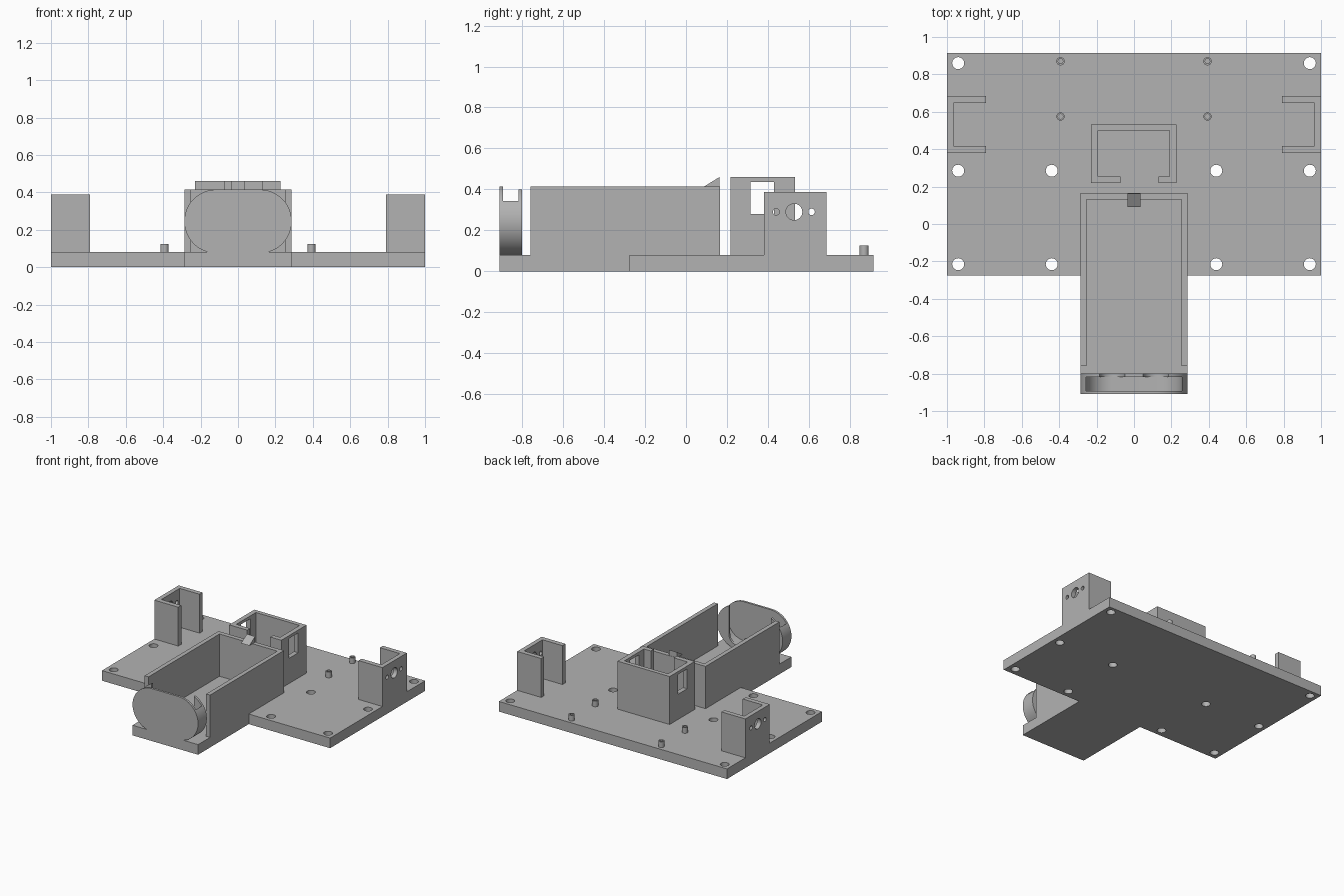
import bpy, bmesh
from math import cos, sin, pi, radians

cube = bpy.data.objects.get("Cube")
if cube:
    bpy.data.objects.remove(cube, do_unlink=True)

GREY = (0.45, 0.45, 0.45, 1)
mat = bpy.data.materials.new("plain grey")
mat.use_nodes = True
mat.diffuse_color = GREY
mat.node_tree.nodes["Principled BSDF"].inputs["Base Color"].default_value = GREY


def prism(name, pts, axis, lo, hi):
    """Extrude a 2D outline along an axis (the outline uses the other two)."""
    place = {"x": lambda a, b, h: (h, a, b),
             "y": lambda a, b, h: (a, h, b),
             "z": lambda a, b, h: (a, b, h)}[axis]
    bm = bmesh.new()
    low = [bm.verts.new(place(a, b, lo)) for a, b in pts]
    high = [bm.verts.new(place(a, b, hi)) for a, b in pts]
    bm.faces.new(low)
    bm.faces.new(high)
    n = len(pts)
    for i in range(n):
        j = (i + 1) % n
        bm.faces.new((low[i], low[j], high[j], high[i]))
    bmesh.ops.recalc_face_normals(bm, faces=bm.faces)
    mesh = bpy.data.meshes.new(name)
    bm.to_mesh(mesh)
    bm.free()
    mesh.materials.append(mat)
    obj = bpy.data.objects.new(name, mesh)
    bpy.context.collection.objects.link(obj)
    return obj


def activate(obj):
    bpy.ops.object.select_all(action="DESELECT")
    obj.select_set(True)
    bpy.context.view_layer.objects.active = obj


def cut(obj, cutters):
    """Subtract the cutters for good, then throw them away."""
    for c in cutters:
        activate(obj)
        mod = obj.modifiers.new("cut", "BOOLEAN")
        mod.operation = "DIFFERENCE"
        mod.solver = "EXACT"
        mod.object = c
        bpy.ops.object.modifier_apply(modifier=mod.name)
        bpy.data.objects.remove(c, do_unlink=True)


def smooth(obj):
    activate(obj)
    bpy.ops.object.shade_smooth_by_angle(angle=radians(30))


def arc(a, b, r, start, end, n=24):
    return [(a + r * cos(start + (end - start) * i / n),
             b + r * sin(start + (end - start) * i / n)) for i in range(n + 1)]


def circle(a, b, r, n=32):
    return arc(a, b, r, 0, 2 * pi, n)[:-1]


def rect(a0, a1, b0, b1):
    return [(a0, b0), (a1, b0), (a1, b1), (a0, b1)]


FLOOR = 0.08      # top of the base plate
WALL = 0.415      # top of the tray and front housing
HALF = 0.287      # half width of the tongue

# T-shaped base plate with screw holes
base = prism("base_plate", [(-1, -0.275), (-HALF, -0.275), (-HALF, -0.91), (HALF, -0.91),
                            (HALF, -0.275), (1, -0.275), (1, 0.915), (-1, 0.915)],
             "z", 0, FLOOR)
holes = [(0.94, 0.86)] + [(x, y) for x in (0.44, 0.94) for y in (0.285, -0.215)]
cut(base, [prism("cutter", circle(s * x, y, 0.032), "z", -0.1, 0.2)
           for s in (-1, 1) for x, y in holes])
smooth(base)

# Long tray, open at the front, with a snap latch on its rear wall
prism("tray_walls", [(-HALF, -0.76), (-0.253, -0.76), (-0.253, 0.13), (0.253, 0.13),
                     (0.253, -0.76), (HALF, -0.76), (HALF, 0.165), (-HALF, 0.165)],
      "z", FLOOR, WALL)
prism("tray_latch", [(0.09, WALL), (0.163, WALL), (0.163, 0.46)], "x", -0.036, 0.036)

# Centre box with a gap in its front wall and a window in each side
box = prism("centre_box", [(-0.23, 0.218), (-0.072, 0.218), (-0.072, 0.255), (-0.193, 0.255),
                           (-0.193, 0.5), (0.19, 0.5), (0.19, 0.255), (0.13, 0.255),
                           (0.13, 0.218), (0.227, 0.218), (0.227, 0.533), (-0.23, 0.533)],
            "z", FLOOR, 0.46)
cut(box, [prism("cutter", rect(0.315, 0.43, 0.28, 0.437), "x", -0.5, 0.5)])

# Side brackets, open inwards, with a shaft hole and two screw holes
for side, s in (("left", 1), ("right", -1)):
    bracket = prism(side + "_bracket",
                    [(s * x, y) for x, y in ((1, 0.38), (0.79, 0.38), (0.79, 0.418), (0.965, 0.418),
                                             (0.965, 0.648), (0.79, 0.648), (0.79, 0.685), (1, 0.685))],
                    "z", FLOOR, 0.388)
    lo, hi = sorted((s * 0.9, s * 1.1))
    cut(bracket, [prism("cutter", circle(y, 0.29, r), "x", lo, hi)
                  for y, r in ((0.44, 0.016), (0.528, 0.04), (0.613, 0.016))])
    smooth(bracket)

    # Hollow standoffs
    for end, y in (("rear", 0.87), ("front", 0.575)):
        post = prism(f"{side}_{end}_standoff", circle(s * 0.393, y, 0.022, 24), "z", FLOOR, 0.125)
        cut(post, [prism("cutter", circle(s * 0.393, y, 0.013, 24), "z", FLOOR - 0.01, 0.2)])
        smooth(post)

# Front housing: rounded case with a slot from above and a scalloped rear wall
MID, R, CX = 0.245, 0.17, 0.117
case = prism("front_housing", arc(CX, MID, R, -pi / 2, pi / 2) + arc(-CX, MID, R, pi / 2, 3 * pi / 2),
             "y", -0.91, -0.8)
r = 0.139
slot = [(CX + r, 0.5), (-CX - r, 0.5)] + arc(-CX, MID, r, pi, 3 * pi / 2) + arc(CX, MID, r, -pi / 2, 0)
p = 0.068
scallop = ([(CX + p, 0.5), (-CX - p, 0.5)] + arc(-CX, 0.175, p, pi, 2 * pi)
           + arc(CX, 0.175, p, pi, 2 * pi))
cut(case, [prism("cutter", slot, "y", -0.893, -0.818),
           prism("cutter", scallop, "y", -0.85, -0.7)])
smooth(case)
